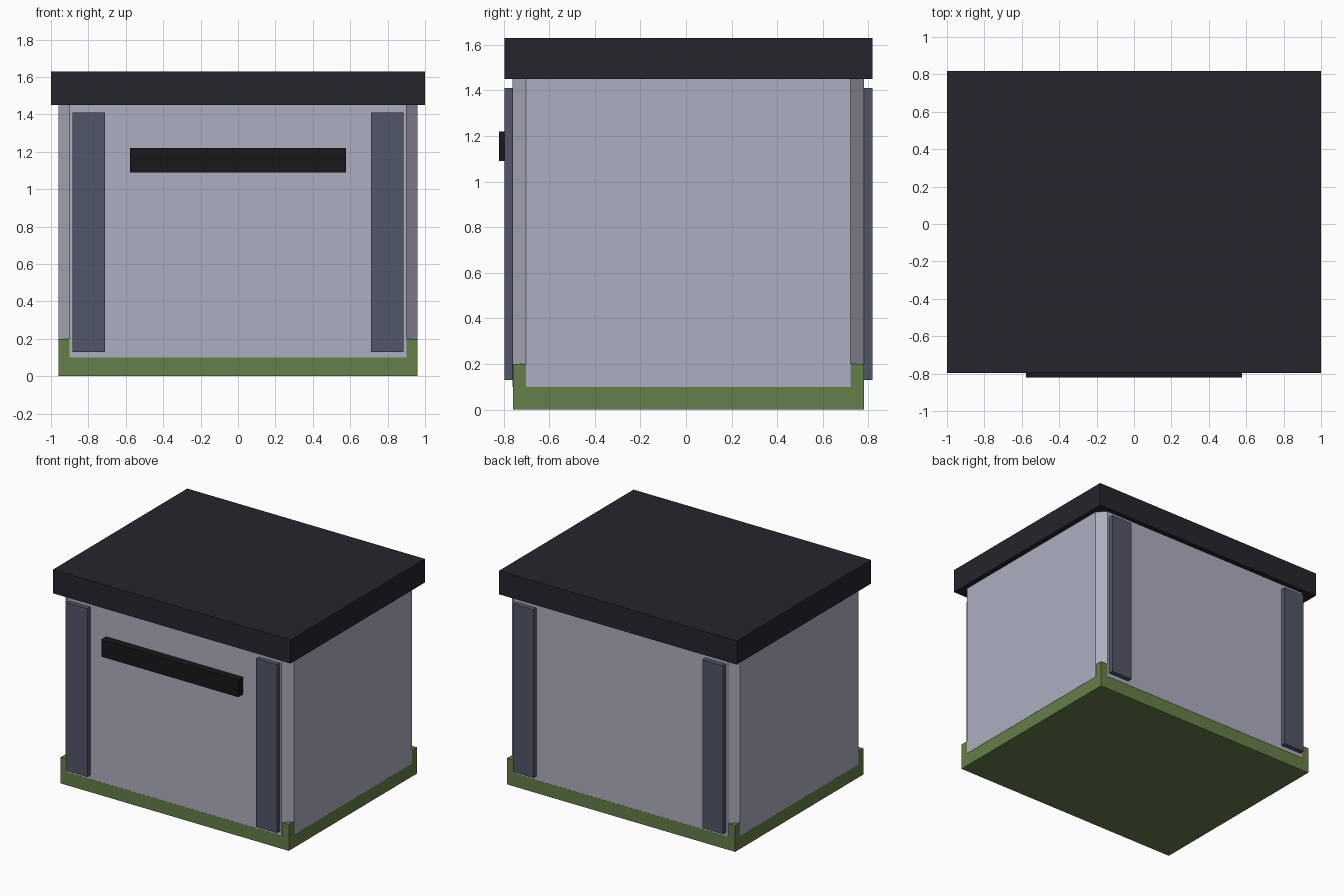
import bpy

if "Cube" in bpy.data.objects:
    bpy.data.objects.remove(bpy.data.objects["Cube"])


def material(name, rgb):
    m = bpy.data.materials.new(name)
    m.diffuse_color = (*rgb, 1)
    m.use_nodes = True
    m.node_tree.nodes["Principled BSDF"].inputs["Base Color"].default_value = m.diffuse_color
    return m


def box(name, x, y, z, mat, bevel=0):
    # Box from (min, max) ranges, optionally with chamfered edges
    r = (x, y, z)
    bpy.ops.mesh.primitive_cube_add(size=1, location=[(a + b) / 2 for a, b in r])
    ob = bpy.context.object
    ob.name = name
    ob.scale = [b - a for a, b in r]
    bpy.ops.object.transform_apply(location=False, rotation=False, scale=True)
    ob.data.materials.append(mat)
    if bevel:
        mod = ob.modifiers.new("chamfer", 'BEVEL')
        mod.width = bevel
        mod.segments = 1
    return ob


green = material("green_base", (0.13, 0.21, 0.065))
grey = material("pale_grey", (0.42, 0.43, 0.52))
slate = material("slate", (0.085, 0.093, 0.135))
dark = material("dark_lid", (0.018, 0.018, 0.026))
black = material("black_handle", (0.009, 0.009, 0.011))

# Base tray, chamfered body and overhanging lid
box("base", (-0.96, 0.96), (-0.76, 0.78), (0, 0.2), green)
box("body", (-0.961, 0.961), (-0.761, 0.781), (0.04, 1.51), grey, 0.06)
box("lid", (-1, 1), (-0.797, 0.818), (1.45, 1.63), dark)

# Corner straps on the front and back
for side, sx in (("left", -1), ("right", 1)):
    xr = sorted((sx * 0.71, sx * 0.885))
    for face, yr in (("front", (-0.797, -0.75)), ("back", (0.77, 0.818))):
        box(f"{face}_{side}_strap", xr, yr, (0.13, 1.41), slate)

# Front handle bar
box("handle", (-0.577, 0.577), (-0.82, -0.755), (1.09, 1.22), black)
